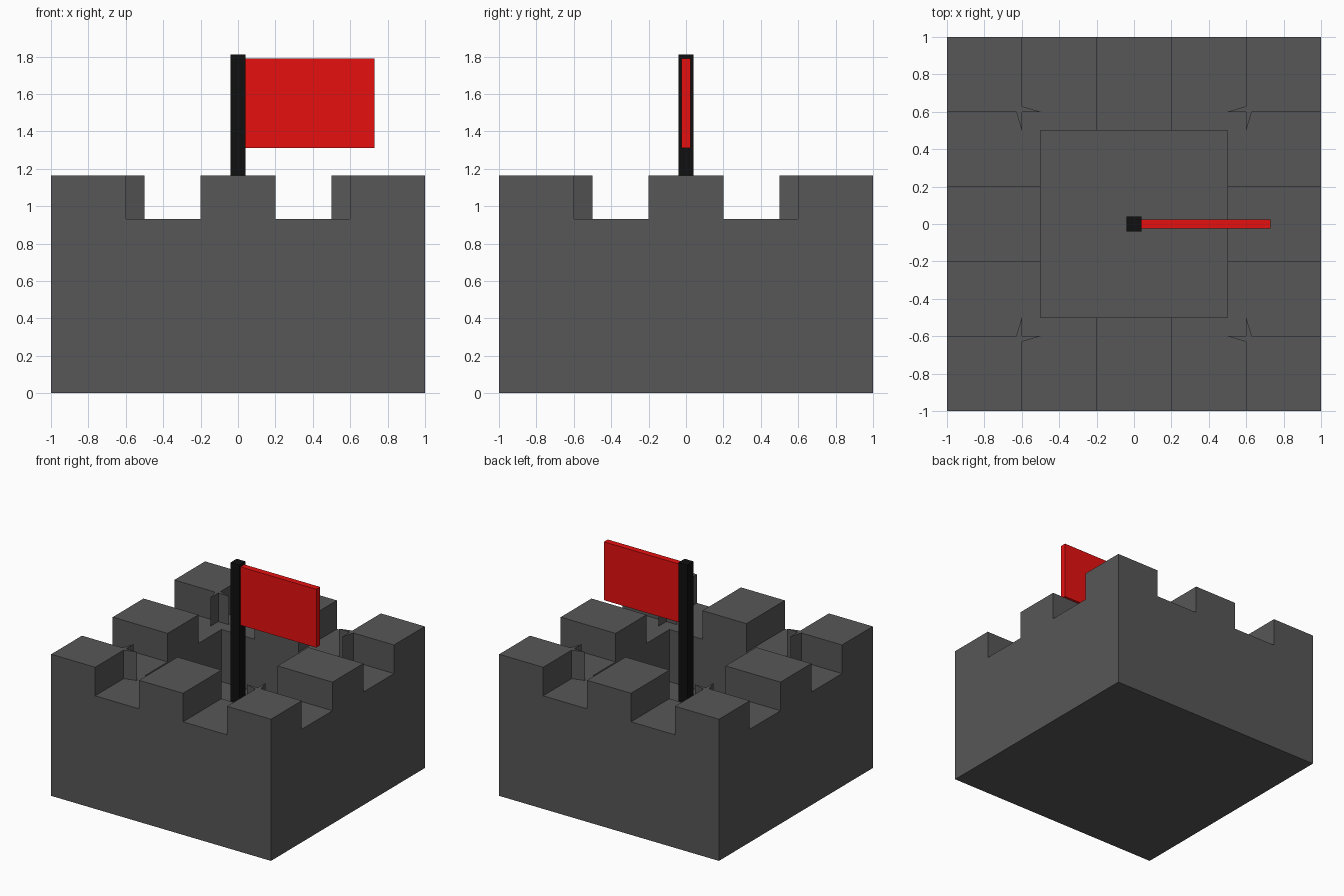
import bpy, bmesh

if "Cube" in bpy.data.objects:
    bpy.data.objects.remove(bpy.data.objects["Cube"])

WALL, TOP, FLOOR = 0.93, 1.165, 0.5


def material(name, rgb):
    m = bpy.data.materials.new(name)
    m.diffuse_color = (*rgb, 1)
    m.use_nodes = True
    m.node_tree.nodes["Principled BSDF"].inputs["Base Color"].default_value = m.diffuse_color
    return m


stone = material("dark_stone", (0.095, 0.095, 0.095))
black = material("black_paint", (0.005, 0.005, 0.005))
red = material("red_cloth", (0.8, 0.005, 0.005))


def finish(bm, name, mat):
    bmesh.ops.recalc_face_normals(bm, faces=bm.faces)
    mesh = bpy.data.meshes.new(name)
    bm.to_mesh(mesh)
    bm.free()
    mesh.materials.append(mat)
    ob = bpy.data.objects.new(name, mesh)
    bpy.context.collection.objects.link(ob)
    return ob


def prism(name, outline, z0, z1, mat):
    bm = bmesh.new()
    face = bm.faces.new([bm.verts.new((x, y, z0)) for x, y in outline])
    new = bmesh.ops.extrude_face_region(bm, geom=[face], use_keep_orig=True)["geom"]
    for v in new:
        if isinstance(v, bmesh.types.BMVert):
            v.co.z = z1
    return finish(bm, name, mat)


def rect(x0, x1, y0, y1):
    return [(x0, y0), (x1, y0), (x1, y1), (x0, y1)]


# Thick square wall with a sunken courtyard
bm = bmesh.new()
face = bm.faces.new([bm.verts.new((x, y, 0)) for x, y in rect(-1, 1, -1, 1)])
geom = bmesh.ops.extrude_face_region(bm, geom=[face], use_keep_orig=True)["geom"]
bmesh.ops.translate(bm, vec=(0, 0, WALL), verts=[g for g in geom if isinstance(g, bmesh.types.BMVert)])
top = next(g for g in geom if isinstance(g, bmesh.types.BMFace))
bmesh.ops.inset_region(bm, faces=[top], thickness=0.5, use_even_offset=True)
geom = bmesh.ops.extrude_face_region(bm, geom=[top])["geom"]
for g in geom:
    if isinstance(g, bmesh.types.BMVert):
        g.co.z = FLOOR
if top.is_valid:
    bmesh.ops.delete(bm, geom=[top], context='FACES_ONLY')
finish(bm, "wall_base", stone)

# Corner battlements, each with two thin wedge fins on its inner corner
corner = [(1, 1), (1, .6), (.63, .6), (.6, .5), (.599, .599), (.5, .6), (.6, .63), (.6, 1)]
for sx in (-1, 1):
    for sy in (-1, 1):
        prism("corner_battlement", [(x * sx, y * sy) for x, y in corner], WALL, TOP, stone)

# Middle battlements, one per side
for s in (-1, 1):
    lo, hi = sorted((0.5 * s, s))
    prism("side_battlement", rect(lo, hi, -.2, .2), WALL, TOP, stone)
    prism("side_battlement", rect(-.2, .2, lo, hi), WALL, TOP, stone)

# Flag pole and flag
prism("flag_pole", rect(-.04, .04, -.04, .04), FLOOR, 1.81, black)
prism("flag", rect(.03, .73, -.025, .025), 1.31, 1.79, red)
